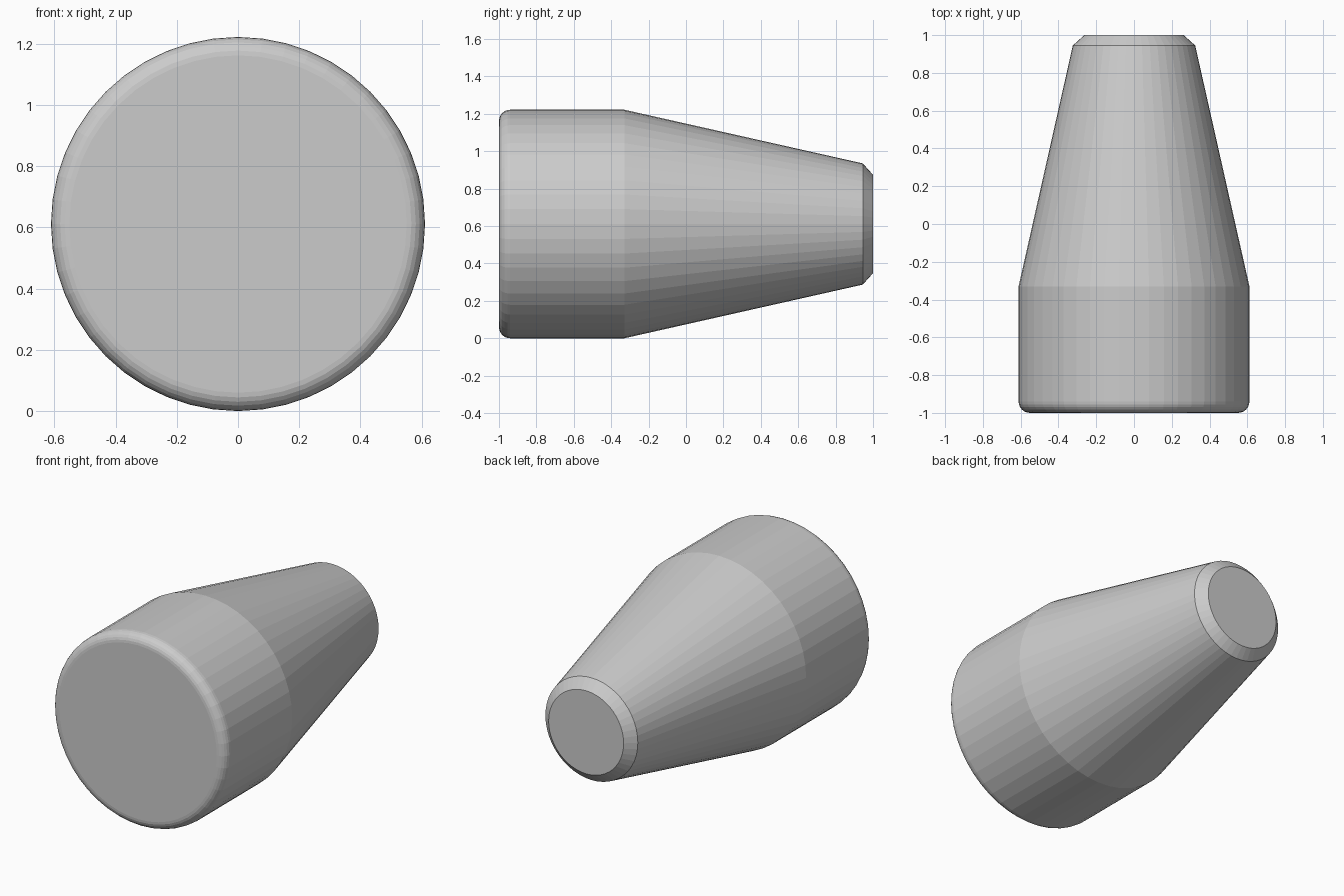
import bpy, bmesh, math

if "Cube" in bpy.data.objects:
    bpy.data.objects.remove(bpy.data.objects["Cube"])

SIDES = 48
CENTRE_Z = 0.611
FILLET = 0.06

# Profile as (y, radius): rounded front rim, straight barrel, taper, chamfered tip
profile = []
for i in range(7):
    a = math.radians(90 * i / 6)
    profile.append((-1 + FILLET * (1 - math.sin(a)), 0.611 - FILLET * (1 - math.cos(a))))
profile.reverse()
profile += [(-0.33, 0.611), (0.945, 0.324), (1.0, 0.263)]

# Revolve the profile around the y axis
bm = bmesh.new()
rings = []
for y, r in profile:
    rings.append([bm.verts.new((r * math.cos(2 * math.pi * k / SIDES), y,
                                CENTRE_Z + r * math.sin(2 * math.pi * k / SIDES)))
                  for k in range(SIDES)])
for a, b in zip(rings, rings[1:]):
    for k in range(SIDES):
        n = (k + 1) % SIDES
        bm.faces.new((a[k], a[n], b[n], b[k]))
bm.faces.new(rings[0])
bm.faces.new(rings[-1])
bmesh.ops.recalc_face_normals(bm, faces=bm.faces)

mesh = bpy.data.meshes.new("tapered_plug")
bm.to_mesh(mesh)
bm.free()
plug = bpy.data.objects.new("tapered_plug", mesh)
bpy.context.collection.objects.link(plug)

# Single plain grey
grey = bpy.data.materials.new("plain_grey")
grey.diffuse_color = (0.6, 0.6, 0.6, 1)
grey.use_nodes = True
grey.node_tree.nodes["Principled BSDF"].inputs["Base Color"].default_value = grey.diffuse_color
mesh.materials.append(grey)
